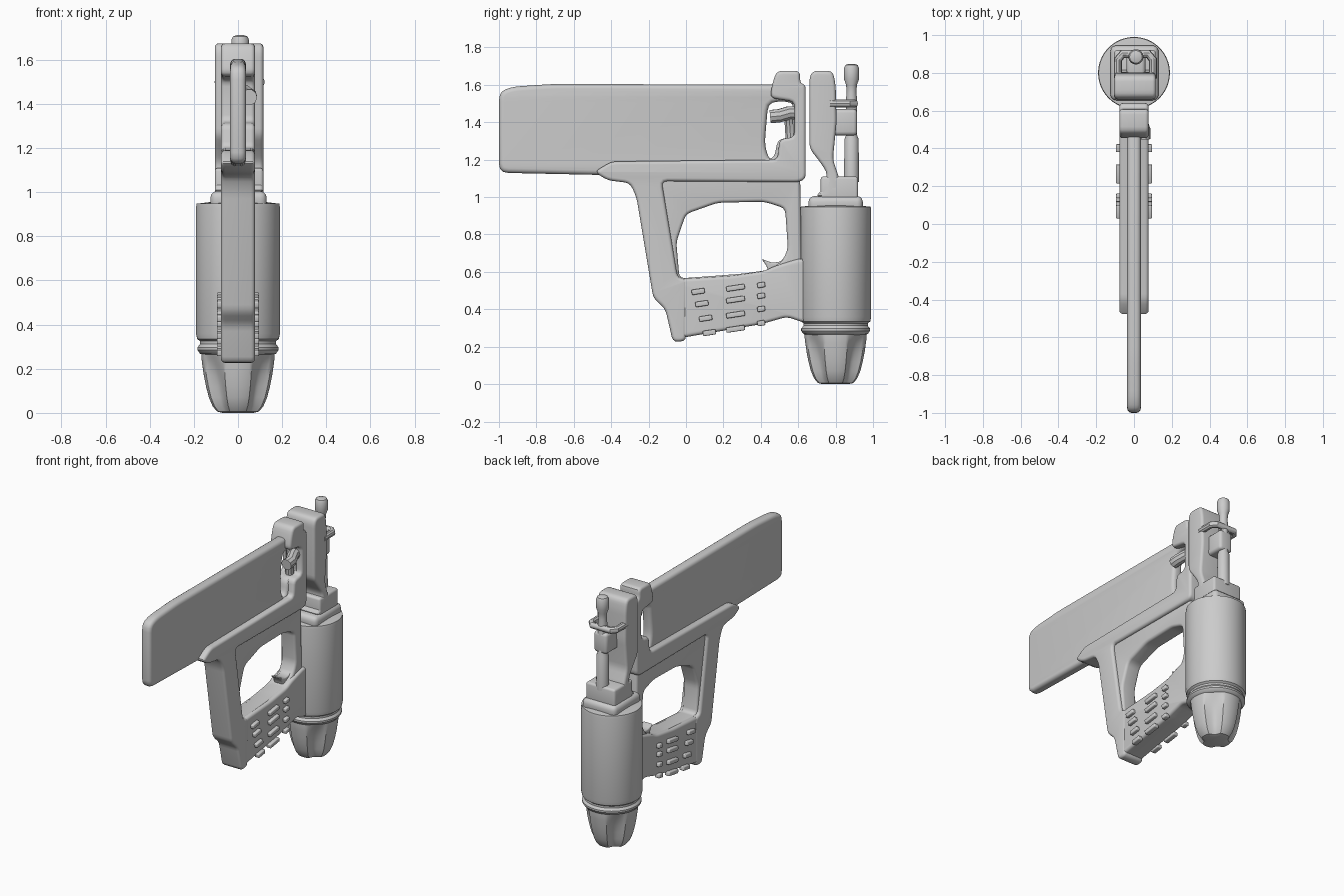
import bpy, bmesh, math
from mathutils import Vector

if "Cube" in bpy.data.objects:
    bpy.data.objects.remove(bpy.data.objects["Cube"])


def finish(ob, angle=35):
    """Weld, fix normals and smooth by angle."""
    bm = bmesh.new()
    bm.from_mesh(ob.data)
    bmesh.ops.remove_doubles(bm, verts=bm.verts, dist=0.0004)
    bmesh.ops.recalc_face_normals(bm, faces=bm.faces)
    bm.to_mesh(ob.data)
    bm.free()
    bpy.ops.object.select_all(action='DESELECT')
    ob.select_set(True)
    bpy.context.view_layer.objects.active = ob
    bpy.ops.object.shade_smooth_by_angle(angle=math.radians(angle))
    return ob


def rounded(pts, r):
    """Round every corner of a closed outline."""
    out, n = [], len(pts)
    for i in range(n):
        p, a, b = (Vector(pts[k % n]) for k in (i, i - 1, i + 1))
        s = p + (a - p).normalized() * min(r, 0.4 * (a - p).length)
        e = p + (b - p).normalized() * min(r, 0.4 * (b - p).length)
        for k in range(4):
            t = k / 3
            out.append(s * (1 - t) ** 2 + p * 2 * t * (1 - t) + e * t * t)
    return out


def to_mesh(name, cu, loc=(0, 0, 0), rot=(0, 0, 0)):
    ob = bpy.data.objects.new(name, cu)
    bpy.context.collection.objects.link(ob)
    ob.location, ob.rotation_euler = loc, rot
    bpy.ops.object.select_all(action='DESELECT')
    ob.select_set(True)
    bpy.context.view_layer.objects.active = ob
    bpy.ops.object.convert(target='MESH')
    return finish(bpy.context.view_layer.objects.active)


def plate(name, half, outlines, r=0.03, bevel=0.018, x=0):
    """Rounded plate from side outlines in (y, z); later outlines are holes."""
    cu = bpy.data.curves.new(name, 'CURVE')
    cu.dimensions, cu.fill_mode = '2D', 'BOTH'
    cu.extrude, cu.bevel_depth, cu.offset = half - bevel, bevel, -bevel
    cu.bevel_resolution = 3
    for o in outlines:
        pts = rounded(o, r)
        sp = cu.splines.new('POLY')
        sp.points.add(len(pts) - 1)
        for q, p in zip(sp.points, pts):
            q.co = (p.x, p.y, 0, 1)
        sp.use_cyclic_u = True
    return to_mesh(name, cu, (x, 0, 0), (math.pi / 2, 0, math.pi / 2))


def tube(name, pts, radius):
    cu = bpy.data.curves.new(name, 'CURVE')
    cu.dimensions, cu.bevel_depth, cu.bevel_resolution = '3D', radius, 3
    cu.use_fill_caps = True
    sp = cu.splines.new('POLY')
    sp.points.add(len(pts) - 1)
    for q, p in zip(sp.points, pts):
        q.co = (*p, 1)
    return to_mesh(name, cu)


def lathe(name, profile, x, y, n=64, flute=lambda a, z: 1):
    """Revolve (radius, z) about a vertical axis."""
    bm = bmesh.new()
    rings = []
    for r, z in profile:
        ring = []
        for i in range(n):
            a = 2 * math.pi * i / n
            q = r * flute(a, z)
            ring.append(bm.verts.new((x + q * math.cos(a), y + q * math.sin(a), z)))
        rings.append(ring)
    for a, b in zip(rings, rings[1:]):
        for i in range(n):
            j = (i + 1) % n
            bm.faces.new((a[i], a[j], b[j], b[i]))
    bm.faces.new(rings[0])
    bm.faces.new(rings[-1])
    me = bpy.data.meshes.new(name)
    bm.to_mesh(me)
    bm.free()
    ob = bpy.data.objects.new(name, me)
    bpy.context.collection.objects.link(ob)
    return finish(ob)


def block(name, lo, hi, bevel=0.012, tilt=0):
    bm = bmesh.new()
    bmesh.ops.create_cube(bm, size=1)
    size = [h - l for l, h in zip(lo, hi)]
    bmesh.ops.scale(bm, vec=size, verts=bm.verts)
    bmesh.ops.bevel(bm, geom=bm.edges[:], offset=bevel, segments=3, profile=0.5, affect='EDGES')
    me = bpy.data.meshes.new(name)
    bm.to_mesh(me)
    bm.free()
    ob = bpy.data.objects.new(name, me)
    bpy.context.collection.objects.link(ob)
    ob.location = [(l + h) / 2 for l, h in zip(lo, hi)]
    ob.rotation_euler.x = tilt
    return finish(ob)


# Flat upper plate with the slot opening at its back
plate("upper_plate", 0.036, [
    [(-1, 1.13), (-0.3, 1.115), (0.6, 1.10), (0.6, 1.6), (-0.7, 1.605), (-0.93, 1.59), (-1, 1.56)],
    [(0.42, 1.28), (0.445, 1.2), (0.475, 1.22), (0.49, 1.31), (0.58, 1.32), (0.58, 1.51), (0.44, 1.51)]],
    r=0.05, bevel=0.025)

# Thick frame: rail, rear block with raised top, front leg
plate("frame", 0.077, [[
    (-0.49, 1.135), (-0.42, 1.09), (-0.30, 1.075), (-0.265, 1.0), (-0.175, 0.46), (-0.11, 0.40),
    (-0.07, 0.225), (0, 0.23), (0.005, 0.56), (-0.045, 0.57), (-0.13, 1.085), (0.605, 1.08), (0.64, 1.1),
    (0.64, 1.6), (0.61, 1.61), (0.61, 1.675), (0.485, 1.675), (0.46, 1.6), (0.45, 1.53), (0.58, 1.51),
    (0.58, 1.32), (0.50, 1.31), (0.49, 1.2), (-0.40, 1.19)]])

# Thinner guard around the finger opening
plate("guard_ring", 0.056, [
    [(-0.2, 1.12), (0.61, 1.12), (0.62, 0.5), (-0.08, 0.5)],
    [(-0.035, 0.565), (-0.052, 0.76), (0, 0.91), (0.17, 0.97), (0.42, 0.975), (0.53, 0.94),
     (0.545, 0.72), (0.51, 0.65), (0.44, 0.61), (0.30, 0.59)]])

# Lower grip with raised pads on both sides
plate("lower_grip", 0.074, [[
    (-0.06, 0.56), (0.25, 0.58), (0.42, 0.605), (0.47, 0.63), (0.6, 0.67), (0.64, 0.67), (0.64, 0.325),
    (0.54, 0.36), (0.40, 0.32), (0.02, 0.255), (-0.06, 0.24)]])
columns = [(0.065, 0.02, 0.035, (0.495, 0.43, 0.352, 0.275)),
           (0.265, 0, 0.05, (0.515, 0.452, 0.372, 0.295)),
           (0.402, 0, 0.021, (0.53, 0.472, 0.402, 0.326))]
for y0, drift, hw, rows in columns:
    for k, z in enumerate(rows):
        y = y0 + drift * k
        for s in (-1, 1):
            block("grip_pad", (s * 0.078 - 0.018, y - hw, z - 0.014),
                  (s * 0.078 + 0.018, y + hw, z + 0.014), 0.006, 0.15)

# Small spur in the finger opening
plate("spur", 0.035, [[(0.40, 0.672), (0.46, 0.648), (0.51, 0.655), (0.55, 0.72), (0.6, 0.72),
                       (0.6, 0.6), (0.44, 0.6), (0.43, 0.635)]], r=0.02, bevel=0.008)

# Hook knob in the slot
tube("slot_hook", [(0.02, 0.6, 1.45), (0.03, 0.55, 1.45), (0.05, 0.50, 1.435), (0.05, 0.45, 1.43)], 0.037)
tube("slot_hook_stem", [(0.0, 0.56, 1.30), (0.0, 0.555, 1.38), (0.03, 0.55, 1.45)], 0.028)

# Canister, collar rings and fluted nose
CY = 0.80
lathe("canister", [(0.165, 0.32), (0.185, 0.335), (0.19, 0.36), (0.19, 0.93), (0.187, 0.948), (0.13, 0.955)], 0, CY)
lathe("collar", [(0.15, 0.26), (0.172, 0.268), (0.184, 0.285), (0.184, 0.297), (0.172, 0.312),
                 (0.172, 0.325), (0.15, 0.33)], 0, CY)


def flute(a, z):
    depth = 0.24 * max(0, math.sin(math.pi * min(1, (z + 0.1) / 0.37))) ** 0.7
    return 1 - depth * max(0, -math.cos(4 * a)) ** 0.8


lathe("fluted_nose", [(0.07, 0), (0.095, 0.006), (0.115, 0.03), (0.132, 0.07), (0.145, 0.12), (0.155, 0.17),
                      (0.162, 0.22), (0.166, 0.25), (0.166, 0.28)], 0, CY, 96, flute)

# Shoulder and upright above the canister
block("shoulder", (-0.125, 0.655, 0.92), (0.13, 0.945, 1.005), 0.03)
block("neck_block", (-0.105, 0.72, 0.96), (0.115, 0.92, 1.11), 0.015)
plate("upright", 0.11, [[
    (0.66, 1.26), (0.66, 1.64), (0.68, 1.675), (0.785, 1.675), (0.80, 1.6), (0.805, 1.4), (0.785, 1.2),
    (0.82, 1.1), (0.82, 1.0), (0.69, 1.0), (0.745, 1.06), (0.755, 1.13), (0.715, 1.19)]], x=0.005)

# Rear rod with its clamp
lathe("rear_rod", [(0.04, 1.08), (0.038, 1.31), (0.03, 1.33), (0.03, 1.52), (0.026, 1.56), (0.029, 1.6),
                   (0.04, 1.63), (0.04, 1.69), (0.033, 1.706), (0.015, 1.712)], 0.01, 0.885, 32)
block("rod_clamp", (-0.04, 0.78, 1.33), (0.06, 0.915, 1.47), 0.02)
tube("clamp_loop", [(-0.085, 0.77, 1.50), (-0.085, 0.87, 1.50), (-0.06, 0.90, 1.50),
                    (0.075, 0.90, 1.50), (0.10, 0.87, 1.50), (0.10, 0.77, 1.50)], 0.022)
